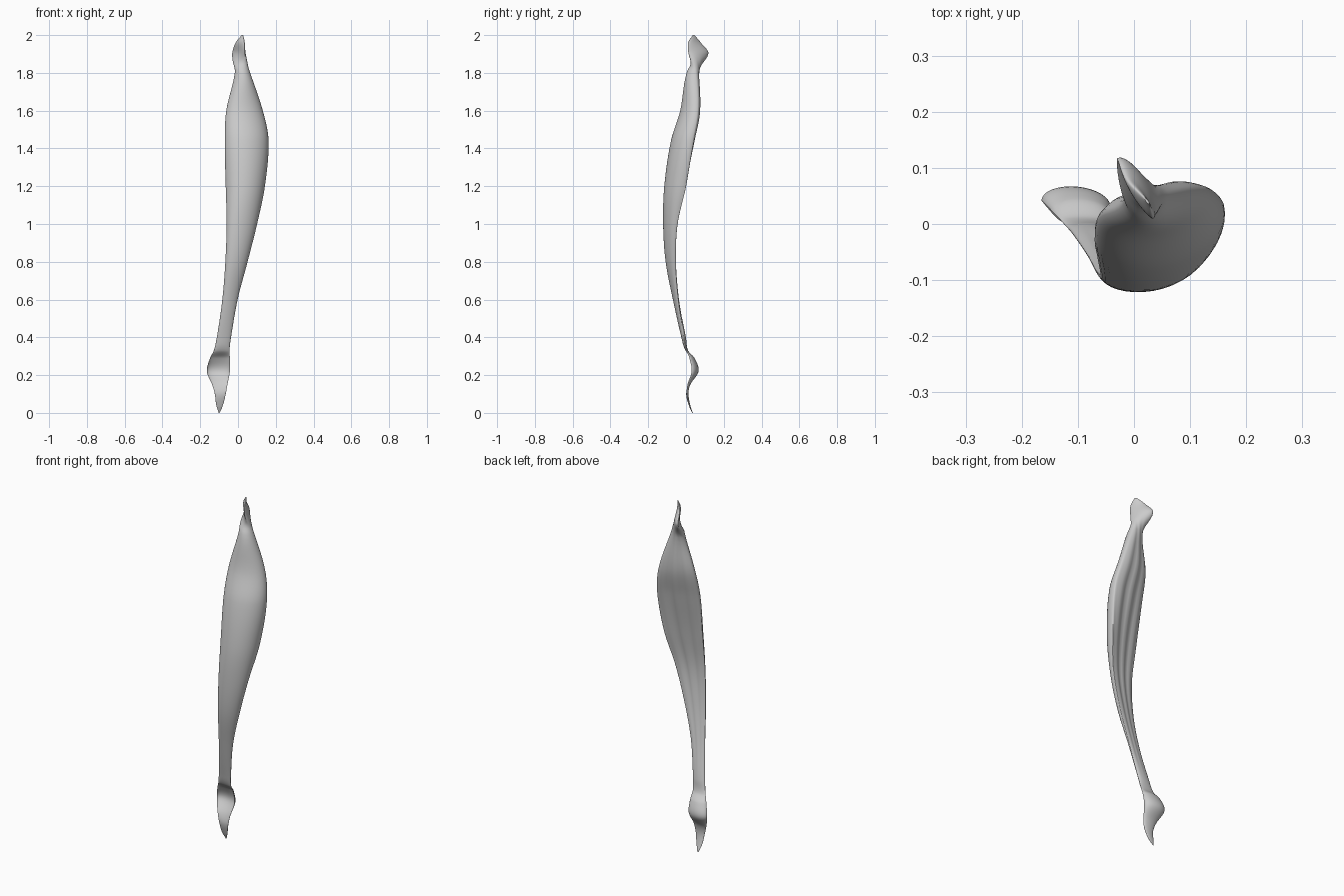
import bpy, bmesh, math
from mathutils import Vector

if "Cube" in bpy.data.objects:
    bpy.data.objects.remove(bpy.data.objects["Cube"])

# Cross-sections: z, left edge x y, right edge x y, front bulge, back bulge, back groove depth
SECTIONS = [
    (0.00, -.102, .034, -.097, .034, .002, .002, 0),
    (0.04, -.115, .018, -.080, .018, .003, .005, 0),
    (0.10, -.123, .004, -.065, .004, .003, .009, 0),
    (0.15, -.137, .010, -.056, .008, -.006, .014, 0),
    (0.22, -.165, .042, -.043, .030, -.022, .030, 0),
    (0.29, -.148, .025, -.043, .018, -.014, .024, 0),
    (0.33, -.128, .004, -.045, .002, .006, .008, 0),
    (0.40, -.112, -.013, -.037, -.012, .012, .012, 0),
    (0.60, -.083, -.055, -.002, -.042, .020, .010, .003),
    (0.80, -.067, -.085, .050, -.055, .036, .010, .006),
    (1.00, -.060, -.088, .100, -.045, .052, .008, .010),
    (1.20, -.065, -.060, .140, .000, .083, .008, .012),
    (1.44, -.070, -.025, .160, .035, .082, .030, .014),
    (1.60, -.062, .010, .130, .060, .063, .034, .010),
    (1.80, -.017, .040, .064, .050, .042, .026, .003),
    (1.90, -.030, .117, .036, .014, .008, .022, 0),
    (1.96, -.012, .078, .034, .012, .008, .012, 0),
    (2.00, .020, .045, .027, .036, .002, .002, 0),
]
HALF, STEPS = 20, 7


def blend(i, u):
    """Smooth interpolation between section i and the next one."""
    p = [SECTIONS[max(0, min(len(SECTIONS) - 1, i + k))] for k in (-1, 0, 1, 2)]
    z0, z1 = p[1][0], p[2][0]
    h, out = z1 - z0, []
    for a, b, c, d in zip(*p):
        m0 = (c - a) / max(p[2][0] - p[0][0], 1e-6) * h
        m1 = (d - b) / max(p[3][0] - p[1][0], 1e-6) * h
        out.append((2*u**3 - 3*u**2 + 1)*b + (u**3 - 2*u**2 + u)*m0
                   + (3*u**2 - 2*u**3)*c + (u**3 - u**2)*m1)
    out[0] = z0 + h * u
    return out


def ring(s):
    """Closed outline: convex front, grooved back."""
    z, lx, ly, rx, ry, front, back, groove = s
    left, right = Vector((lx, ly)), Vector((rx, ry))
    d = right - left
    n = Vector((d.y, -d.x)).normalized()
    pts = []
    for k in range(2 * HALF):
        a = math.pi * k / HALF
        t, w = (1 - math.cos(a)) / 2, math.sin(a)
        if k <= HALF:
            off = front * w
        else:
            off = back * w + groove * w * w * (0.6 + 0.4 * math.cos(6 * math.pi * t))
        p = left + d * t + n * off
        pts.append((p.x, p.y, z))
    return pts


# Muscle belly, tendons and cupped lower end as one loft
bm = bmesh.new()
levels = [blend(i, j / STEPS) for i in range(len(SECTIONS) - 1) for j in range(STEPS)]
levels.append(SECTIONS[-1])
rings = [[bm.verts.new(p) for p in ring(s)] for s in levels]
N = 2 * HALF
for a, b in zip(rings, rings[1:]):
    for k in range(N):
        bm.faces.new((a[k], a[(k + 1) % N], b[(k + 1) % N], b[k]))
bm.faces.new(rings[0][::-1])
bm.faces.new(rings[-1])
bmesh.ops.recalc_face_normals(bm, faces=bm.faces)
mesh = bpy.data.meshes.new("thigh_muscle")
bm.to_mesh(mesh)
bm.free()
muscle = bpy.data.objects.new("thigh_muscle", mesh)
bpy.context.collection.objects.link(muscle)
bpy.context.view_layer.objects.active = muscle
muscle.select_set(True)
bpy.ops.object.shade_smooth_by_angle(angle=math.radians(50))
